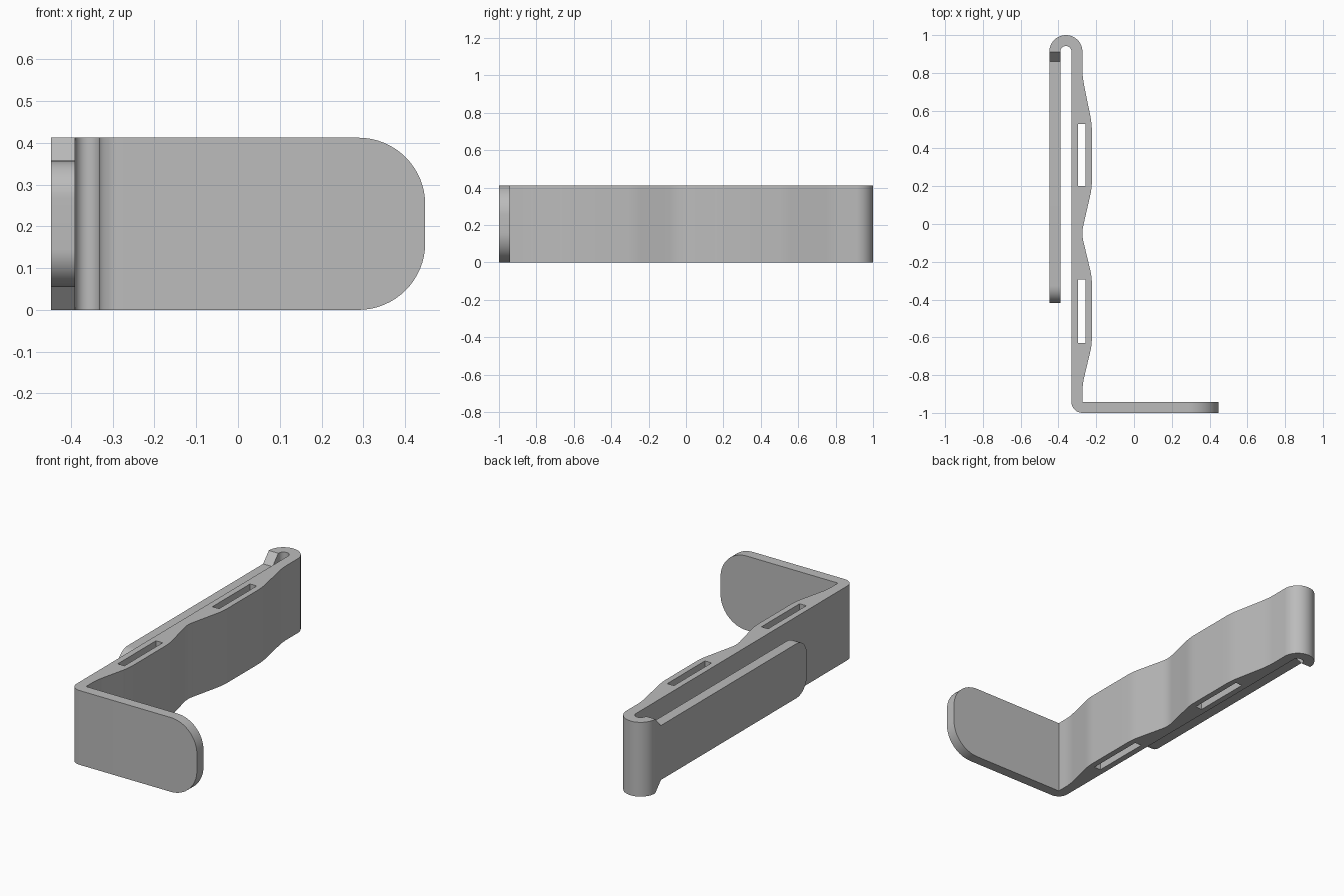
import bpy, bmesh, math
from mathutils import Vector

if "Cube" in bpy.data.objects:
    bpy.data.objects.remove(bpy.data.objects["Cube"])

H = 0.412           # strip width, standing up in z
T = 0.058           # strip thickness
END = 0.448         # half width in x
HOOK_Y, HOOK_R = 0.9125, 0.0875
HOOK_X = HOOK_R - END
BACK_X = HOOK_X + HOOK_R - T     # plain side of the wall
WALL_X = HOOK_X + HOOK_R         # waved side of the wall


def arc(cx, cy, r, start, end, steps=16):
    return [(cx + r * math.cos(math.radians(start + (end - start) * i / steps)),
             cy + r * math.sin(math.radians(start + (end - start) * i / steps)))
            for i in range(steps + 1)]


def soften(points, radius, steps=5):
    """Round every inner point of an open path."""
    pts = [Vector(p) for p in points]
    out = [pts[0]]
    for a, b, c in zip(pts, pts[1:], pts[2:]):
        p, q = b + (a - b).normalized() * radius, b + (c - b).normalized() * radius
        for i in range(steps + 1):
            t = i / steps
            out.append(p * (1 - t) ** 2 + b * 2 * t * (1 - t) + q * t * t)
    return [tuple(p) for p in out + [pts[-1]]]


def prism(name, outline, low, high, place):
    """Extrude a 2D outline from low to high; place maps (u, v, depth) to xyz."""
    bm = bmesh.new()
    face = bm.faces.new([bm.verts.new(place(u, v, low)) for u, v in outline])
    moved = bmesh.ops.extrude_face_region(bm, geom=[face])["geom"]
    shift = Vector(place(0, 0, high)) - Vector(place(0, 0, low))
    bmesh.ops.translate(bm, vec=shift, verts=[g for g in moved if isinstance(g, bmesh.types.BMVert)])
    bmesh.ops.recalc_face_normals(bm, faces=bm.faces[:])
    mesh = bpy.data.meshes.new(name)
    bm.to_mesh(mesh)
    bm.free()
    obj = bpy.data.objects.new(name, mesh)
    bpy.context.collection.objects.link(obj)
    return obj


def along_z(u, v, d): return (u, v, d)
def along_y(u, v, d): return (u, d, v)
def along_x(u, v, d): return (d, u, v)


def carve(target, cutter, operation):
    cutter.hide_render = True
    mod = target.modifiers.new("cut", "BOOLEAN")
    mod.operation, mod.solver, mod.object = operation, "EXACT", cutter
    bpy.context.view_layer.objects.active = target
    bpy.ops.object.modifier_apply(modifier=mod.name)
    bpy.data.objects.remove(cutter)


# Bent strip: foot, waved wall, hook and long arm in one outline
peak = WALL_X + 0.05
wave = soften([(WALL_X, -1 + T), (WALL_X, -0.85), (peak, -0.64), (peak, -0.28),
               (WALL_X - 0.005, -0.05), (peak, 0.19), (peak, 0.53),
               (WALL_X, 0.78), (WALL_X, HOOK_Y)], 0.04)
outline = ([(END, -1), (END, -1 + T)] + wave[:-1]
           + arc(HOOK_X, HOOK_Y, HOOK_R, 0, 180, 32)
           + [(-END, -0.42), (-END + T, -0.42)]
           + arc(HOOK_X, HOOK_Y, HOOK_R - T, 180, 0, 24)
           + arc(BACK_X + T, -1 + T, T, 180, 270, 12))
strip = prism("bent_clip", outline, 0, H, along_z)

# Rounded end of the foot
r = 0.16
foot_shape = ([(-1, -0.1), (END - r - 0.05, -0.1), (END - r - 0.05, 0)]
              + arc(END - r, r, r, -90, 0) + arc(END - r, H - r, r, 0, 90)
              + [(END - r - 0.05, H), (END - r - 0.05, H + 0.1), (-1, H + 0.1)])
carve(strip, prism("foot_cutter", foot_shape, -2, 2, along_y), "INTERSECT")

# Narrow the arm, with a sloped shoulder by the hook and a rounded tip
z0, z1, tip, r = 0.055, H - 0.055, -0.418, 0.09
arm_trim = ([(0.911, -0.2), (0.911, -0.001), (0.86, z0)]
            + arc(tip + r, z0 + r, r, 270, 180) + arc(tip + r, z1 - r, r, 180, 90)
            + [(0.86, z1), (0.911, H + 0.001), (0.911, H + 0.2), (-0.6, H + 0.2), (-0.6, -0.2)])
carve(strip, prism("arm_cutter", arm_trim, -0.6, HOOK_X, along_x), "DIFFERENCE")

# Two slots through the thick parts of the wall
for y0, y1 in ((-0.63, -0.295), (0.2, 0.53)):
    x0, x1 = -0.297, -0.256
    slot = prism("slot_cutter", [(x0, y0), (x1, y0), (x1, y1), (x0, y1)], -0.2, H + 0.2, along_z)
    carve(strip, slot, "DIFFERENCE")

# Plain grey finish
grey = bpy.data.materials.new("grey")
grey.use_nodes = True
colour = (0.5, 0.5, 0.5, 1)
grey.diffuse_color = colour
grey.node_tree.nodes["Principled BSDF"].inputs["Base Color"].default_value = colour
strip.data.materials.clear()
strip.data.materials.append(grey)
for poly in strip.data.polygons:
    poly.material_index = 0

bpy.ops.object.select_all(action="DESELECT")
strip.select_set(True)
bpy.context.view_layer.objects.active = strip
bpy.ops.object.shade_smooth_by_angle(angle=math.radians(30))
